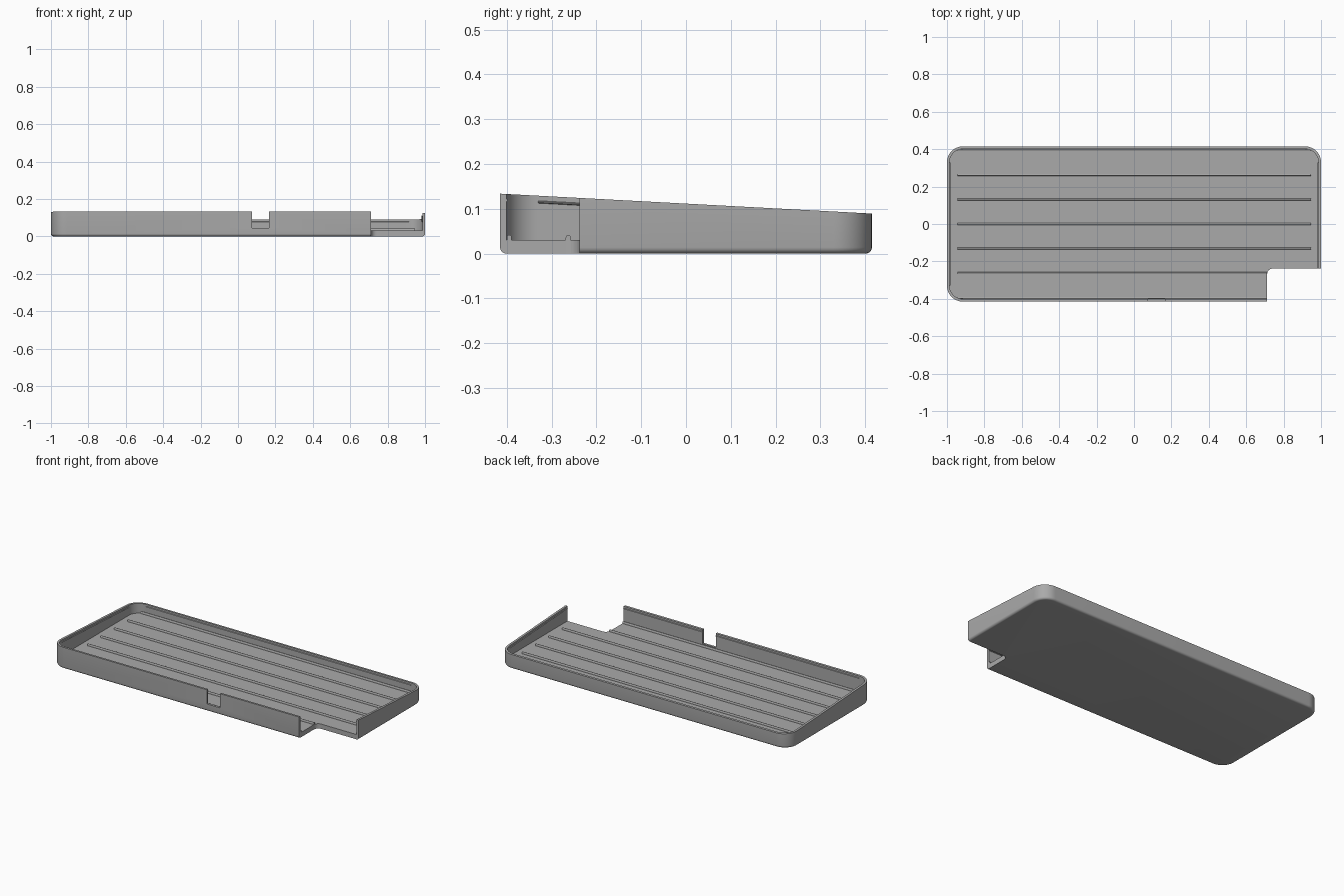
import bpy, bmesh, math

cube = bpy.data.objects.get("Cube")
if cube:
    bpy.data.objects.remove(cube)

HX, HY, R = 1.0, 0.415, 0.085      # half sizes and corner radius
WALL, FLOOR = 0.014, 0.03
CUT_X, CUT_Y = 0.712, -0.238       # open corner

mat = bpy.data.materials.new("plain grey")
mat.use_nodes = True
grey = (0.4, 0.4, 0.4, 1)
mat.diffuse_color = grey
mat.node_tree.nodes["Principled BSDF"].inputs["Base Color"].default_value = grey


def rim(y):
    """Height of the sloping rim."""
    return 0.1115 - 0.0535 * y


def outline(inset):
    """Rounded rectangle, inset from the outer edge."""
    r = R - inset
    pts = []
    for q, (sx, sy) in enumerate([(1, 1), (-1, 1), (-1, -1), (1, -1)]):
        for i in range(13):
            a = math.pi / 2 * (q + i / 12)
            pts.append((sx * (HX - R) + r * math.cos(a), sy * (HY - R) + r * math.sin(a)))
    return pts


def finish(name, bm):
    bmesh.ops.recalc_face_normals(bm, faces=bm.faces)
    me = bpy.data.meshes.new(name)
    bm.to_mesh(me)
    bm.free()
    ob = bpy.data.objects.new(name, me)
    bpy.context.collection.objects.link(ob)
    me.materials.append(mat)
    return ob


def loft(name, rings):
    bm = bmesh.new()
    loops = [[bm.verts.new(p) for p in ring] for ring in rings]
    n = len(loops[0])
    for a, b in zip(loops, loops[1:]):
        for i in range(n):
            j = (i + 1) % n
            bm.faces.new((a[i], a[j], b[j], b[i]))
    bm.faces.new(loops[0])
    bm.faces.new(loops[-1])
    return finish(name, bm)


def prism(name, pts, z0, z1):
    return loft(name, [[(x, y, z) for x, y in pts] for z in (z0, z1)])


def box(name, x0, x1, y0, y1, z0, z1):
    return prism(name, [(x0, y0), (x1, y0), (x1, y1), (x0, y1)], z0, z1)


def cut(ob, cutter):
    cutter.hide_render = True
    cutter.hide_viewport = True
    mod = ob.modifiers.new("cut", 'BOOLEAN')
    mod.operation = 'DIFFERENCE'
    mod.solver = 'EXACT'
    mod.object = cutter


# tray shell: rounded bottom edge, sloping rim, hollow inside
FIL = 0.014
rings = []
for i in range(6):
    a = math.pi / 2 * i / 5
    rings.append([(x, y, FIL * (1 - math.sin(a))) for x, y in outline(FIL * (1 - math.cos(a)))])
rings.reverse()
rings.append([(x, y, rim(y)) for x, y in outline(0)])
rings.append([(x, y, rim(y)) for x, y in outline(WALL)])
rings.append([(x, y, FLOOR) for x, y in outline(WALL)])
tray = loft("tray_shell", rings)

# open corner with a rounded inside corner, and the notch in the front wall
r = 0.03
pts = [(CUT_X + r - r * math.cos(a), CUT_Y - r + r * math.sin(a))
       for a in [math.pi / 2 * i / 8 for i in range(9)]]
pts += [(1.2, CUT_Y), (1.2, -0.6), (CUT_X, -0.6)]
cut(tray, prism("corner_cutter", pts, -0.1, 0.3))
cut(tray, box("notch_cutter", 0.075, 0.167, -0.5, -0.38, 0.045, 0.3))


# floor ribs with rounded tops
def rib(name, x0, x1, y):
    w, h = 0.0055, 0.0055
    sec = [(y + w, FLOOR - 0.005)]
    sec += [(y + w * math.cos(a), FLOOR + 0.006 + h * math.sin(a))
            for a in [math.pi * i / 6 for i in range(7)]]
    sec.append((y - w, FLOOR - 0.005))
    return loft(name, [[(x, yy, z) for yy, z in sec] for x in (x0, x1)])


smooth = [tray]
for i in range(-3, 4):
    y = 0.1315 * i
    smooth.append(rib(f"floor_rib_{i + 4}", -0.945, 0.945 if i > -2 else CUT_X, y))


# thin beads along the inside of the walls, just under the rim
def bead(name, p, q, inward):
    rings = []
    for x, y in (p, q):
        z = rim(y) - 0.01
        out = (x - inward[0] * 0.003, y - inward[1] * 0.003)
        tip = (x + inward[0] * 0.004, y + inward[1] * 0.004)
        rings.append([(*out, z), (*tip, z - 0.003), (*tip, z - 0.005), (*out, z - 0.008)])
    loft(name, rings)


ix, iy, sx, sy = HX - WALL, HY - WALL, HX - R, HY - R
bead("back_bead", (-sx, iy), (sx, iy), (0, -1))
bead("front_bead_right", (-sx, -iy), (0.075, -iy), (0, 1))
bead("front_bead_left", (0.167, -iy), (CUT_X, -iy), (0, 1))
bead("right_bead", (-ix, -sy), (-ix, sy), (1, 0))
bead("left_bead", (ix, CUT_Y), (ix, sy), (-1, 0))

# smooth shading with sharp edges kept
bpy.ops.object.select_all(action='DESELECT')
for ob in smooth:
    ob.select_set(True)
bpy.context.view_layer.objects.active = tray
bpy.ops.object.shade_smooth_by_angle(angle=math.radians(35))
